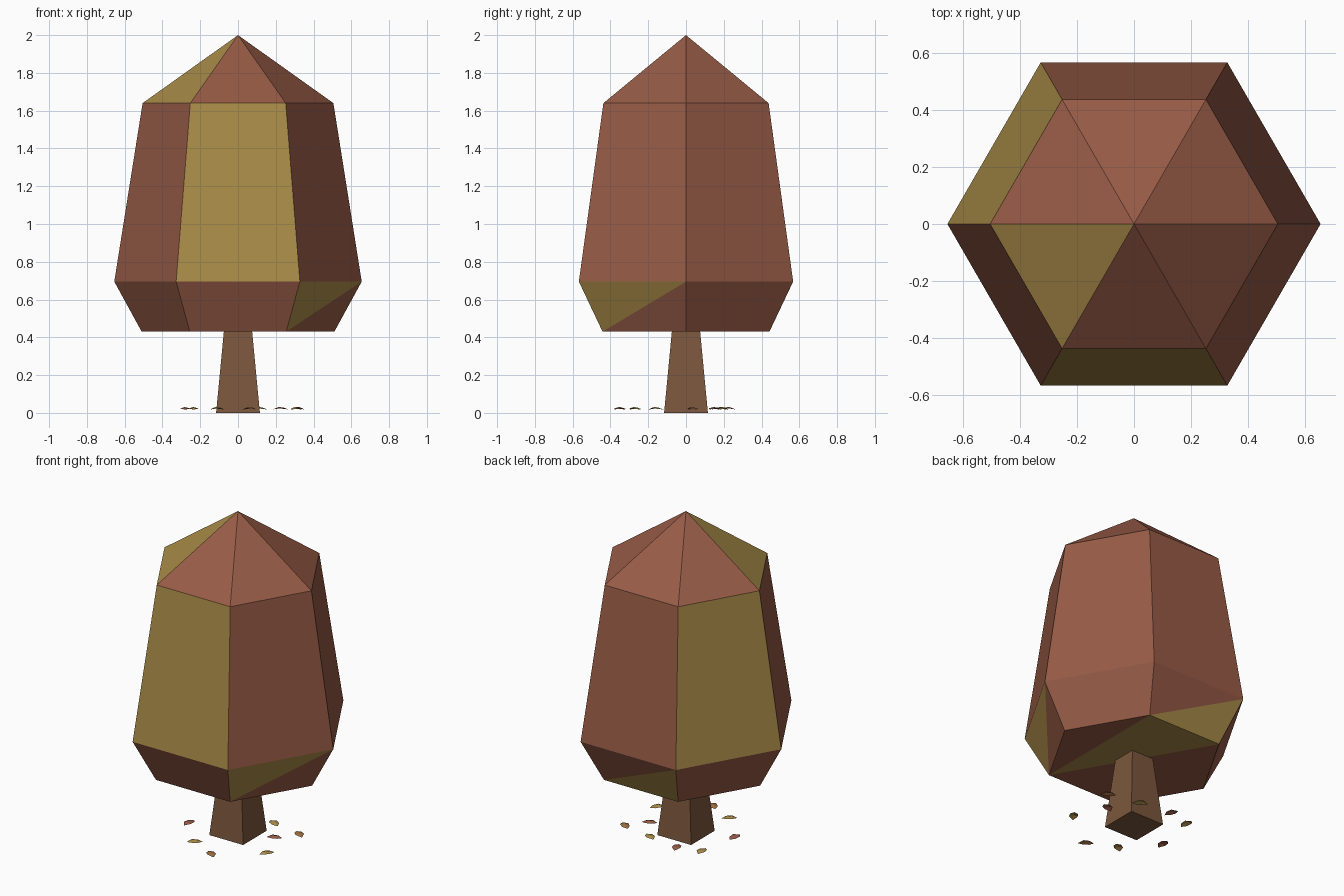
import bpy, math, random
from mathutils import Matrix, Vector

if "Cube" in bpy.data.objects:
    bpy.data.objects.remove(bpy.data.objects["Cube"])

random.seed(4)


def material(name, rgb):
    m = bpy.data.materials.new(name)
    m.diffuse_color = (*rgb, 1)
    m.use_nodes = True
    m.node_tree.nodes["Principled BSDF"].inputs["Base Color"].default_value = m.diffuse_color
    return m


red = material("russet", (0.31, 0.105, 0.062))
olive = material("olive_gold", (0.40, 0.26, 0.065))
bark = material("bark", (0.20, 0.095, 0.046))
orange = material("orange_brown", (0.34, 0.16, 0.055))


def build(name, verts, faces, mats, indices=None):
    mesh = bpy.data.meshes.new(name)
    mesh.from_pydata(verts, [], faces)
    for m in mats:
        mesh.materials.append(m)
    if indices:
        mesh.polygons.foreach_set("material_index", indices)
    mesh.update()
    obj = bpy.data.objects.new(name, mesh)
    bpy.context.collection.objects.link(obj)
    return obj


# Canopy: three hexagonal rings and a peak, with scattered olive facets
N = 6
rings = [(0.51, 0.43), (0.655, 0.695), (0.505, 1.64)]
verts = [(r * math.cos(k * math.tau / N), r * math.sin(k * math.tau / N), z)
         for r, z in rings for k in range(N)]
verts.append((0, 0, 2.0))
faces, tint = [], []


def face(f, is_olive=False):
    faces.append(f)
    tint.append(int(is_olive))


for k in range(N):
    n = (k + 1) % N
    if k == 5:    # flared skirt, its diagonal turns with the olive facets
        face((k, n, n + N))
        face((k, n + N, k + N), True)
    else:
        face((k, n, n + N), k == 1)
        face((k, n + N, k + N))
    face((k + N, n + N, n + 2 * N, k + 2 * N), k in (2, 4))   # tall sides
    face((k + 2 * N, n + 2 * N, 3 * N), k == 3)               # roof
# underside
face((5, 1, 0))
face((5, 2, 1), True)
face((5, 4, 3, 2))
build("canopy", verts, faces, [red, olive], tint)

# Trunk: tapered square post
bpy.ops.mesh.primitive_cone_add(vertices=4, radius1=0.116 * math.sqrt(2),
                                radius2=0.073 * math.sqrt(2), depth=0.45,
                                location=(0, 0, 0.225))
trunk = bpy.context.object
trunk.name = "trunk"
trunk.data.transform(Matrix.Rotation(math.pi / 4, 4, 'Z'))
trunk.data.materials.append(bark)

# Fallen leaves: small arched blades around the trunk
leaves = [(-0.28, -0.08, red), (-0.11, -0.27, olive), (0.06, -0.35, orange),
          (0.31, -0.16, olive), (0.225, 0.035, red), (0.315, 0.15, orange),
          (0.115, 0.19, olive), (-0.09, 0.22, red), (-0.235, 0.18, olive)]
blade = [(-0.045, 0, 0.018), (-0.015, -0.025, 0.024), (-0.012, 0, 0.031),
         (-0.015, 0.025, 0.024), (0.02, -0.022, 0.022), (0.016, 0, 0.029),
         (0.02, 0.022, 0.022), (0.045, 0, 0.018)]
blade_faces = [(0, 1, 2), (0, 2, 3), (1, 4, 5, 2), (2, 5, 6, 3),
               (4, 7, 5), (5, 7, 6)]
for i, (x, y, mat) in enumerate(leaves):
    turn = Matrix.Rotation(random.uniform(0, math.tau), 4, 'Z')
    leaf = build(f"fallen_leaf_{i + 1}", [turn @ Vector(v) for v in blade],
                 blade_faces, [mat])
    leaf.location = (x, y, 0)
